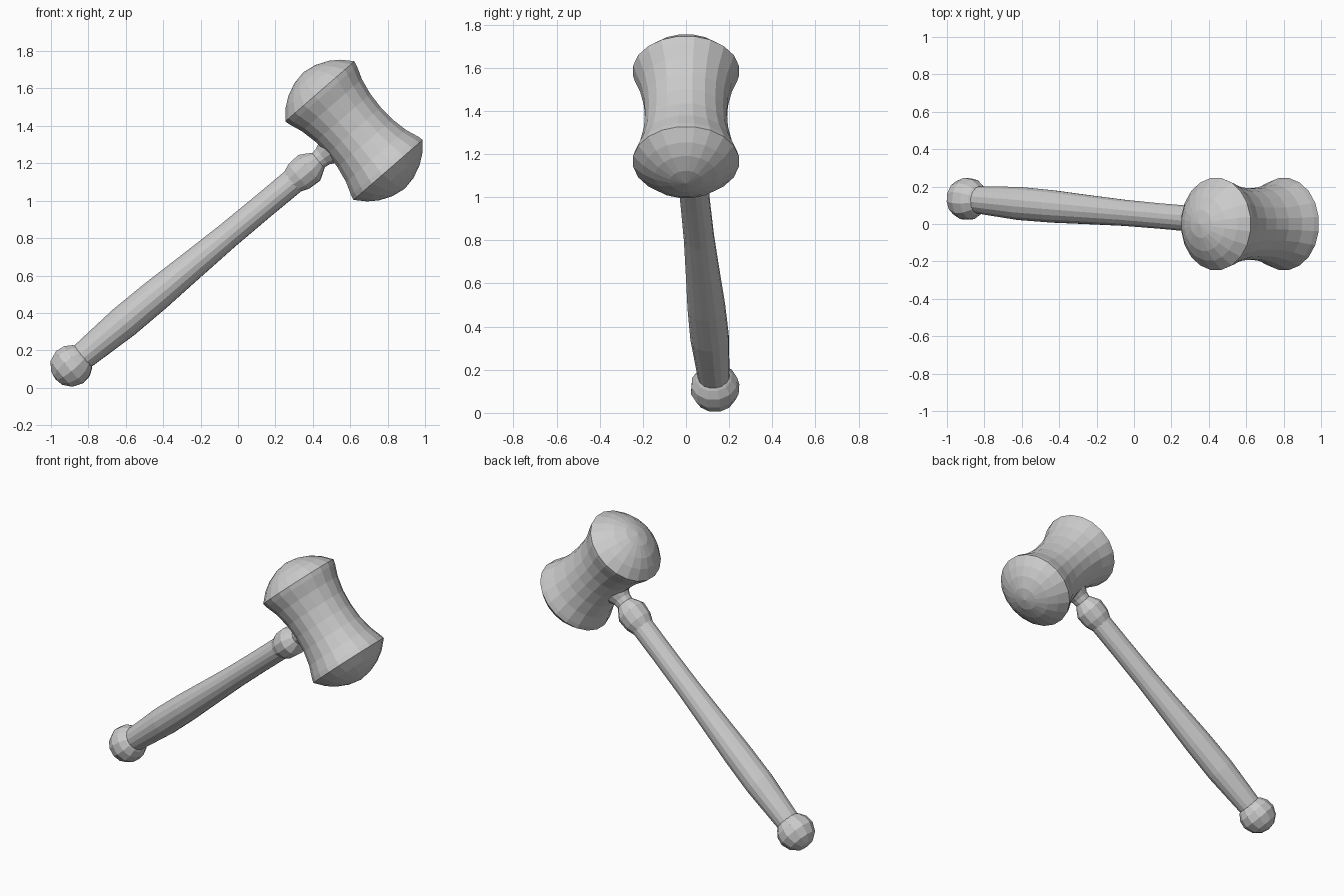
import bpy, bmesh, math
from mathutils import Vector

if "Cube" in bpy.data.objects:
    bpy.data.objects.remove(bpy.data.objects["Cube"])


def lathe(name, profile, sides, origin, axis):
    """Turn (distance along axis, radius) points into a faceted solid."""
    bm = bmesh.new()
    rings = []
    for s, r in profile:
        if r == 0:
            rings.append([bm.verts.new((0, 0, s))])
        else:
            angles = [2 * math.pi * (i + 0.5) / sides for i in range(sides)]
            rings.append([bm.verts.new((r * math.cos(a), r * math.sin(a), s)) for a in angles])
    for lo, hi in zip(rings, rings[1:]):
        for i in range(sides):
            j = (i + 1) % sides
            quad = [lo[i % len(lo)], lo[j % len(lo)], hi[j % len(hi)], hi[i % len(hi)]]
            bm.faces.new(list(dict.fromkeys(quad)))
    bmesh.ops.recalc_face_normals(bm, faces=bm.faces[:])
    mesh = bpy.data.meshes.new(name)
    bm.to_mesh(mesh)
    bm.free()
    obj = bpy.data.objects.new(name, mesh)
    bpy.context.collection.objects.link(obj)
    obj.location = origin
    obj.rotation_euler = Vector(axis).to_track_quat('Z', 'Y').to_euler()
    return obj


head_centre = Vector((0.62, 0, 1.375))
pommel_centre = Vector((-0.9, 0.135, 0.11))
handle_axis = head_centre - pommel_centre

# Waisted mallet head with domed striking faces, mirrored about its middle
half = [(-0.413, 0), (-0.40, 0.075), (-0.37, 0.145), (-0.332, 0.198), (-0.278, 0.248),
        (-0.25, 0.241), (-0.18, 0.215), (-0.09, 0.197)]
head_profile = half + [(0, 0.192)] + [(-s, r) for s, r in reversed(half)]
lathe("head", head_profile, 20, head_centre, (0.656, 0, -0.755))

# Round pommel at the grip end
lathe("pommel", [(-0.10, 0), (-0.09, 0.05), (-0.055, 0.093), (0, 0.115), (0.05, 0.108),
                 (0.085, 0.085), (0.10, 0.07), (0.10, 0)], 12, pommel_centre, handle_axis)

# Swelling grip tapering to the collar
lathe("handle", [(0.06, 0), (0.06, 0.072), (0.18, 0.079), (0.38, 0.09), (0.6, 0.088),
                 (0.85, 0.079), (1.1, 0.071), (1.35, 0.069), (1.61, 0.07), (1.61, 0)],
      16, pommel_centre, handle_axis)

# Collar, narrow neck and flare into the head
lathe("collar", [(1.55, 0), (1.55, 0.069), (1.60, 0.088), (1.67, 0.092), (1.70, 0.075),
                 (1.735, 0.052), (1.765, 0.056), (1.81, 0.08), (1.85, 0.08), (1.85, 0)],
      12, pommel_centre, handle_axis)
